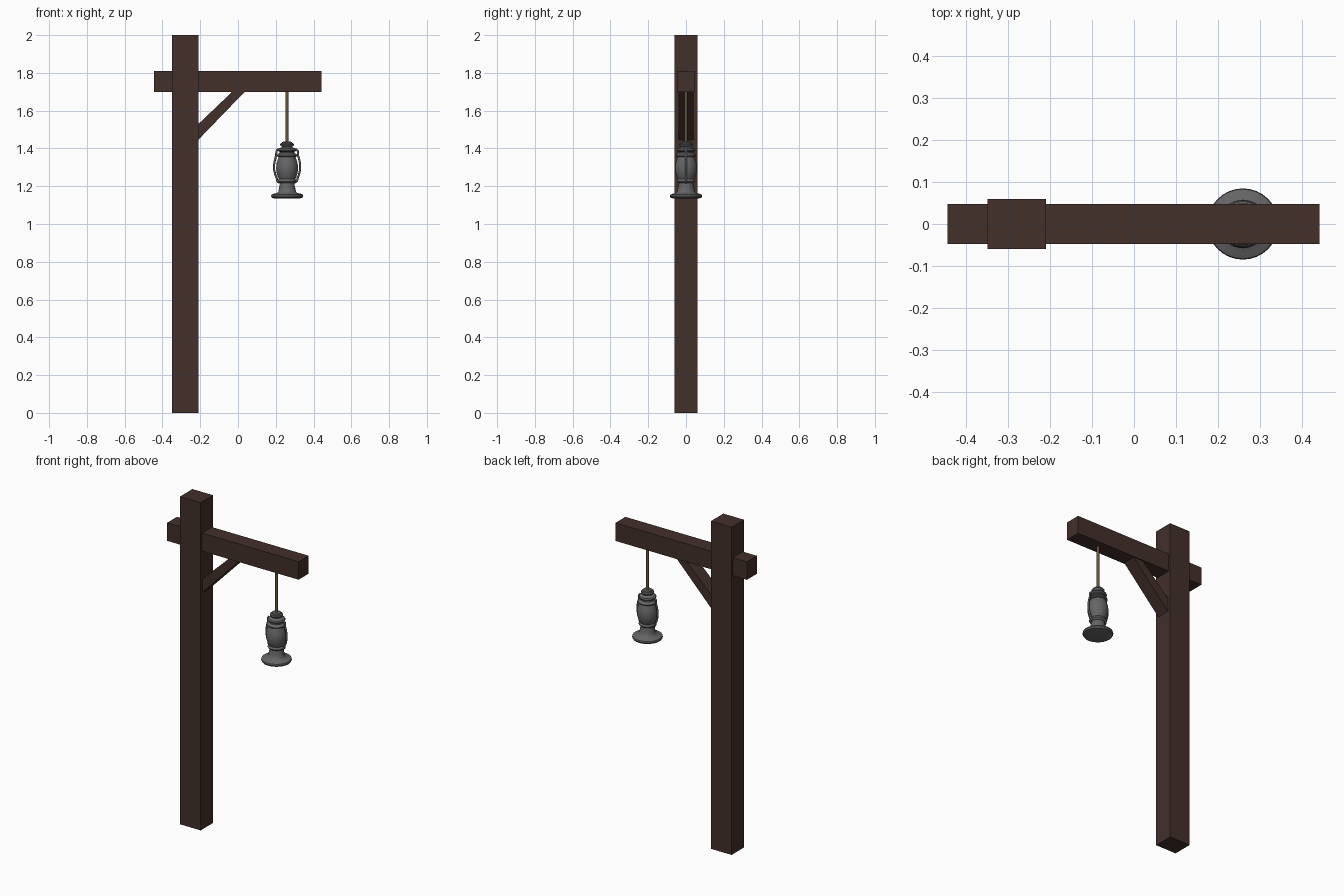
import bpy, bmesh, math
from mathutils import Vector

if "Cube" in bpy.data.objects:
    bpy.data.objects.remove(bpy.data.objects["Cube"])

LX = 0.26  # lantern axis


def material(name, color):
    m = bpy.data.materials.new(name)
    m.diffuse_color = (*color, 1)
    m.use_nodes = True
    m.node_tree.nodes["Principled BSDF"].inputs["Base Color"].default_value = m.diffuse_color
    return m


WOOD = material("dark_wood", (0.055, 0.029, 0.024))
ROPE = material("rope_tan", (0.13, 0.09, 0.04))
METAL = material("grey_metal", (0.13, 0.13, 0.13))


def finish(name, bm, mat, smooth=False):
    bmesh.ops.recalc_face_normals(bm, faces=bm.faces)
    me = bpy.data.meshes.new(name)
    bm.to_mesh(me)
    bm.free()
    ob = bpy.data.objects.new(name, me)
    bpy.context.collection.objects.link(ob)
    me.materials.append(mat)
    if smooth:
        bpy.ops.object.select_all(action='DESELECT')
        ob.select_set(True)
        bpy.context.view_layer.objects.active = ob
        bpy.ops.object.shade_smooth_by_angle(angle=math.radians(40))
    return ob


def timber(name, outline, half_width):
    """Extrude an x-z outline symmetrically along y."""
    bm = bmesh.new()
    face = bm.faces.new([bm.verts.new((x, -half_width, z)) for x, z in outline])
    ext = bmesh.ops.extrude_face_region(bm, geom=[face])
    moved = [v for v in ext["geom"] if isinstance(v, bmesh.types.BMVert)]
    bmesh.ops.translate(bm, verts=moved, vec=(0, 2 * half_width, 0))
    return finish(name, bm, WOOD)


def lathe(name, profile, mat, sides=32):
    """Revolve (radius, z) points around the lantern axis, with closed ends."""
    bm = bmesh.new()
    rings = []
    for r, z in profile:
        rings.append([bm.verts.new((LX + r * math.cos(a), r * math.sin(a), z))
                      for a in (2 * math.pi * i / sides for i in range(sides))])
    for lo, hi in zip(rings, rings[1:]):
        for i in range(sides):
            j = (i + 1) % sides
            bm.faces.new((lo[i], lo[j], hi[j], hi[i]))
    bm.faces.new(rings[0])
    bm.faces.new(rings[-1])
    return finish(name, bm, mat, True)


def tube(name, points, radius):
    """Round tube along a path of (x, z) offsets from the lantern axis."""
    cu = bpy.data.curves.new(name, 'CURVE')
    cu.dimensions = '3D'
    cu.bevel_depth = radius
    cu.bevel_resolution = 2
    cu.use_fill_caps = True
    sp = cu.splines.new('POLY')
    sp.points.add(len(points) - 1)
    for p, (x, z) in zip(sp.points, points):
        p.co = (LX + x, 0, z, 1)
    cu.materials.append(METAL)
    ob = bpy.data.objects.new(name, cu)
    bpy.context.collection.objects.link(ob)


# Timber frame
timber("post", [(-0.35, 0), (-0.21, 0), (-0.21, 2), (-0.35, 2)], 0.06)
timber("cross_beam", [(-0.445, 1.7), (0.443, 1.7), (0.443, 1.81), (-0.445, 1.81)], 0.048)
timber("diagonal_brace", [(-0.23, 1.425), (0.055, 1.72), (-0.01, 1.72), (-0.23, 1.51)], 0.041)

# Hanging rope
lathe("rope", [(0.008, 1.42), (0.008, 1.71)], ROPE, 12)

# Lantern foot: wide dish with a tapered fuel tank
lathe("lantern_base", [(0.07, 1.136), (0.081, 1.139), (0.085, 1.147), (0.083, 1.155),
                       (0.073, 1.160), (0.054, 1.164), (0.047, 1.170), (0.043, 1.190),
                       (0.037, 1.218), (0.030, 1.222)], METAL)
# Burner collar
lathe("burner_collar", [(0.030, 1.214), (0.044, 1.219), (0.049, 1.226),
                        (0.048, 1.234), (0.042, 1.240)], METAL)
# Globe with a waist band
lathe("globe", [(0.042, 1.236), (0.050, 1.252), (0.056, 1.274), (0.058, 1.295),
                (0.056, 1.318), (0.050, 1.340), (0.043, 1.358)], METAL)
# Stacked chimney rings and cap
lathe("chimney", [(0.042, 1.354), (0.052, 1.358), (0.054, 1.364), (0.050, 1.371),
                  (0.039, 1.376), (0.039, 1.382), (0.047, 1.386), (0.050, 1.393),
                  (0.046, 1.400), (0.030, 1.405), (0.022, 1.412)], METAL)
lathe("top_cap", [(0.022, 1.406), (0.034, 1.414), (0.037, 1.421), (0.034, 1.427),
                  (0.027, 1.429), (0.025, 1.435), (0.010, 1.437)], METAL)

# Side air tubes
for side, s in (("left", -1), ("right", 1)):
    tube("air_tube_" + side, [(s * x, z) for x, z in (
        (0.035, 1.396), (0.050, 1.394), (0.057, 1.386), (0.058, 1.362), (0.064, 1.342),
        (0.069, 1.315), (0.069, 1.290), (0.063, 1.262), (0.055, 1.243),
        (0.053, 1.230), (0.047, 1.222), (0.034, 1.218))], 0.0055)
